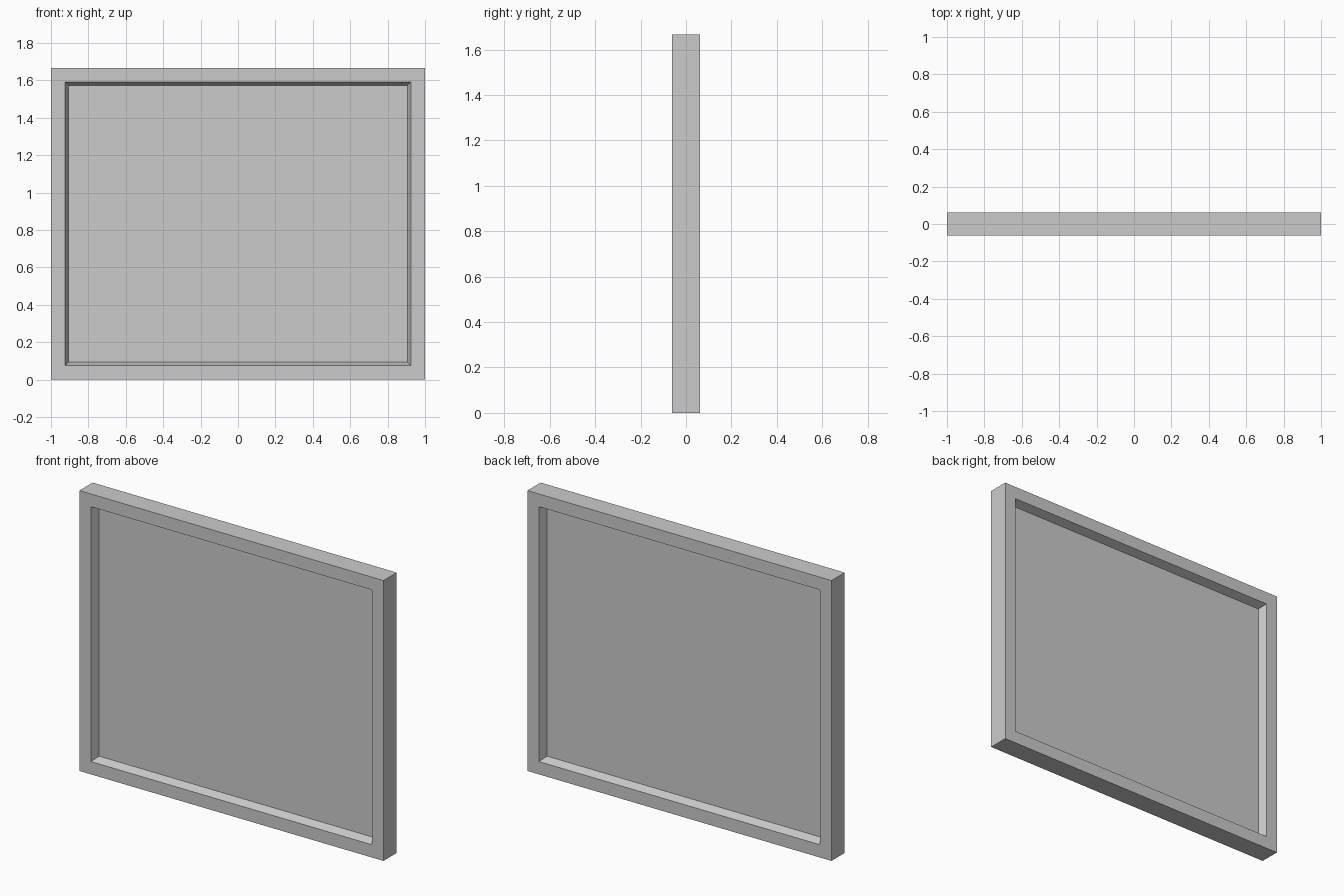
import bpy
import bmesh
from mathutils import Matrix

if "Cube" in bpy.data.objects:
    bpy.data.objects.remove(bpy.data.objects["Cube"])

WIDTH, DEPTH, HEIGHT = 2.0, 0.124, 1.667
BORDER = 0.076   # flat frame width
TAPER = 0.018    # slope width of the recess walls
RECESS = 0.05    # recess depth on each side

bm = bmesh.new()

# Slab standing on the ground
bmesh.ops.create_cube(
    bm, size=1.0,
    matrix=Matrix.Translation((0, 0, HEIGHT / 2)) @ Matrix.Diagonal((WIDTH, DEPTH, HEIGHT, 1)))
bm.normal_update()

# Flat frame border, then sloped recess, on front and back
for side in (-1, 1):
    face = next(f for f in bm.faces if f.normal.y * side > 0.9)
    bmesh.ops.inset_region(bm, faces=[face], thickness=BORDER, use_even_offset=True)
    bmesh.ops.inset_region(bm, faces=[face], thickness=TAPER, use_even_offset=True)
    for v in face.verts:
        v.co.y = side * (DEPTH / 2 - RECESS)
    bm.normal_update()

mesh = bpy.data.meshes.new("framed_panel")
bm.to_mesh(mesh)
bm.free()
panel = bpy.data.objects.new("framed_panel", mesh)
bpy.context.collection.objects.link(panel)
